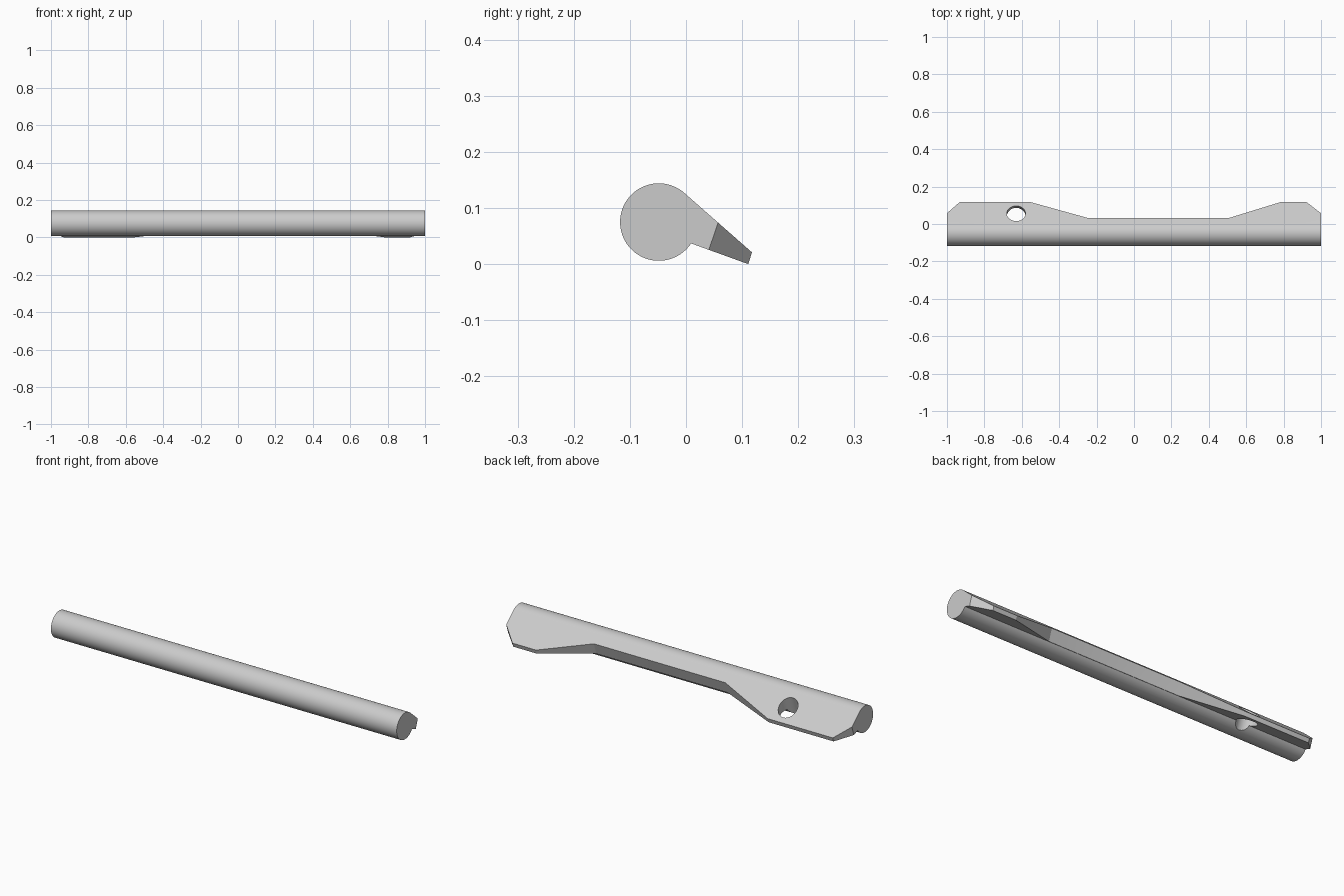
import bpy, bmesh, math
from mathutils import Vector

cube = bpy.data.objects.get("Cube")
if cube:
    bpy.data.objects.remove(cube, do_unlink=True)

# Light grey material
grey = bpy.data.materials.new("light grey")
grey.use_nodes = True
colour = (0.6, 0.6, 0.6, 1)
grey.diffuse_color = colour
grey.node_tree.nodes["Principled BSDF"].inputs["Base Color"].default_value = colour

# Rod section and fin edges, in the y-z plane
ROD_Y, ROD_Z, ROD_R = -0.0485, 0.075, 0.069
TIP_TOP, TIP_LOW = (0.1175, 0.021), (0.111, 0.0)
TANGENT = math.radians(48.7)
UNDERSIDE = math.radians(326.5)
SLOPE = -1 / math.tan(TANGENT)
ALONG = Vector((0, 0.947, -0.322)).normalized()   # out along the fin
ACROSS = Vector((0, 0.322, 0.947)).normalized()   # through the fin


def fin_top(x, y):
    return Vector((x, y, TIP_TOP[1] + (y - TIP_TOP[0]) * SLOPE))


def prism(name, ring, offset):
    """Extrude a closed ring of points along offset."""
    bm = bmesh.new()
    face = bm.faces.new([bm.verts.new(p) for p in ring])
    ext = bmesh.ops.extrude_face_region(bm, geom=[face], use_keep_orig=True)
    moved = [v for v in ext["geom"] if isinstance(v, bmesh.types.BMVert)]
    bmesh.ops.translate(bm, verts=moved, vec=offset)
    bmesh.ops.recalc_face_normals(bm, faces=bm.faces)
    mesh = bpy.data.meshes.new(name)
    bm.to_mesh(mesh)
    bm.free()
    mesh.materials.append(grey)
    obj = bpy.data.objects.new(name, mesh)
    bpy.context.collection.objects.link(obj)
    return obj


def carve(target, cutter, operation):
    cutter.hide_render = True
    mod = target.modifiers.new("carve", "BOOLEAN")
    mod.operation, mod.solver, mod.object = operation, "EXACT", cutter
    bpy.ops.object.select_all(action="DESELECT")
    bpy.context.view_layer.objects.active = target
    target.select_set(True)
    bpy.ops.object.modifier_apply(modifier=mod.name)
    bpy.data.objects.remove(cutter, do_unlink=True)


# Round rod with a tapering fin, drawn as one section
ARC = 72
section = []
for i in range(ARC + 1):
    a = TANGENT + (UNDERSIDE - TANGENT) * i / ARC
    section.append((-1, ROD_Y + ROD_R * math.cos(a), ROD_Z + ROD_R * math.sin(a)))
section += [(-1, *TIP_LOW), (-1, *TIP_TOP)]
rod = prism("finned_rod", section, Vector((2, 0, 0)))

# Trim the fin to two tabs joined by a narrow waist
outline = [(-1.14, -0.065), (-0.93, 0.119), (-0.56, 0.119), (-0.25, 0.033),
           (0.51, 0.033), (0.79, 0.119), (0.92, 0.119), (1.14, -0.051)]
ring = [fin_top(x, y).dot(ALONG) * ALONG - ACROSS * 0.5 + Vector((x, 0, 0))
        for x, y in outline]
ring += [Vector((x, 0, 0)) - ALONG * 0.5 - ACROSS * 0.5 for x in (1.14, -1.14)]
carve(rod, prism("outline_cutter", ring, ACROSS), "INTERSECT")

# Round hole through the longer tab
centre = fin_top(-0.63, 0.056) - ACROSS * 0.3
hole = []
for i in range(48):
    a = math.tau * i / 48
    hole.append(centre + Vector((0.05 * math.cos(a), 0, 0)) + ALONG * 0.05 * math.sin(a))
carve(rod, prism("hole_cutter", hole, ACROSS * 0.6), "DIFFERENCE")

bpy.ops.object.shade_smooth_by_angle(angle=math.radians(20))
